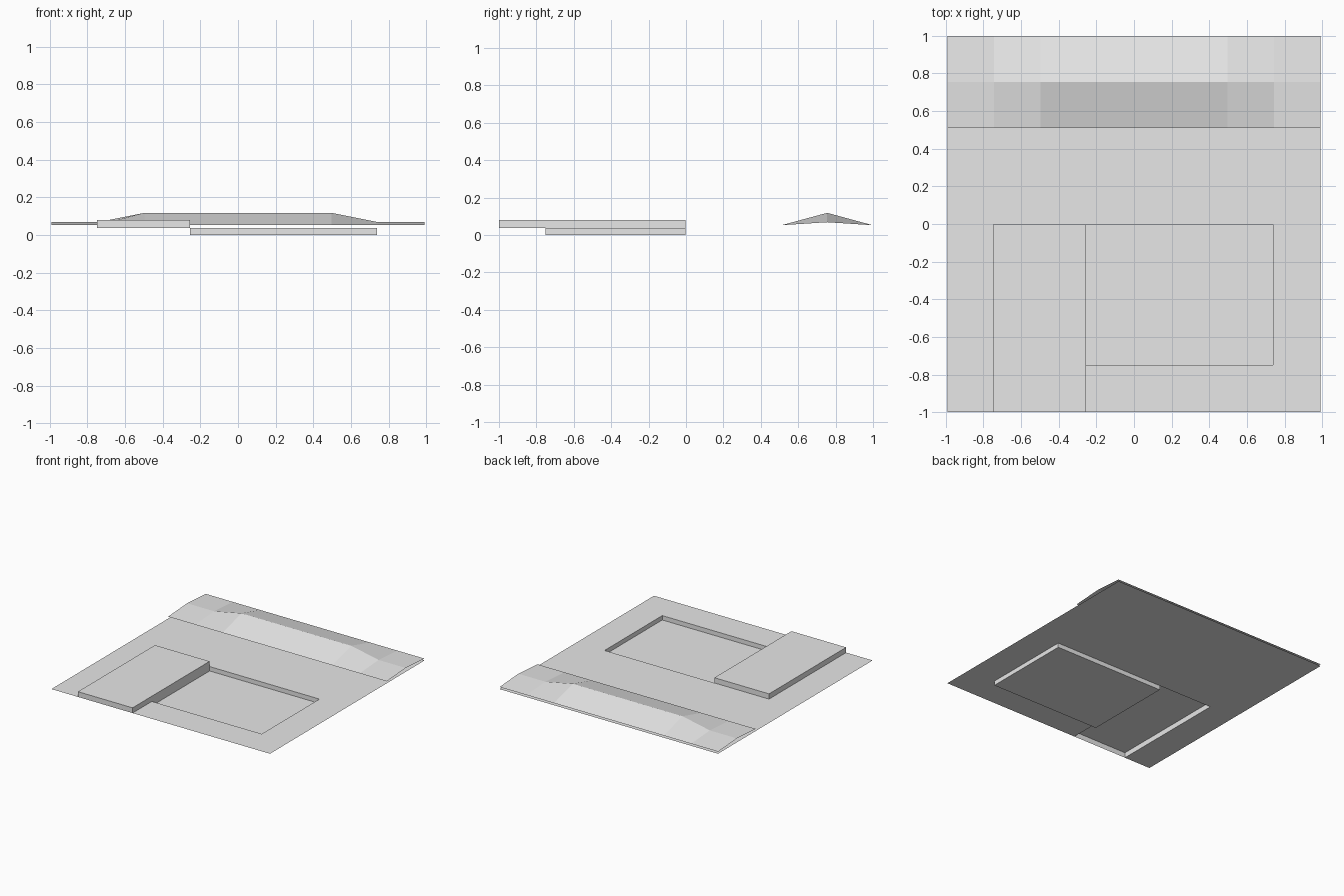
import bpy
import bmesh

if "Cube" in bpy.data.objects:
    bpy.data.objects.remove(bpy.data.objects["Cube"], do_unlink=True)

GROUND_Z, SLAB_Z, TRAY_Z = 0.036, 0.079, 0.0
SLAB = (-0.75, -0.255, -1.0, -0.003)    # x0, x1, y0, y1
TRAY = (-0.255, 0.74, -0.75, -0.003)

grey = bpy.data.materials.new("plain grey")
grey.use_nodes = True
colour = (0.8, 0.8, 0.8, 1)
grey.diffuse_color = colour
grey.node_tree.nodes["Principled BSDF"].inputs["Base Color"].default_value = colour


def finish(name, bm):
    """Weld the faces and turn them into a flat-shaded object."""
    bmesh.ops.remove_doubles(bm, verts=bm.verts, dist=0.0005)
    mesh = bpy.data.meshes.new(name)
    bm.to_mesh(mesh)
    bm.free()
    mesh.materials.append(grey)
    obj = bpy.data.objects.new(name, mesh)
    bpy.context.collection.objects.link(obj)
    return obj


def quad(bm, *points):
    return bm.faces.new([bm.verts.new(p) for p in points])


def inside(x, y, area):
    return area[0] < x < area[1] and area[2] < y < area[3]


def open_step(name, area, z):
    """Flat panel at height z joined to the ground by four thin walls."""
    x0, x1, y0, y1 = area
    corners = [(x0, y0), (x1, y0), (x1, y1), (x0, y1)]
    bm = bmesh.new()
    quad(bm, *[(x, y, z) for x, y in corners])
    for i, a in enumerate(corners):
        b = corners[(i + 1) % 4]
        quad(bm, (*a, GROUND_Z), (*b, GROUND_Z), (*b, z), (*a, z))
    return finish(name, bm)


# Ground sheet with openings for the slab and the tray
xs = [-0.99, SLAB[0], SLAB[1], TRAY[1], 0.99]
ys = [-1.0, TRAY[2], SLAB[3], 1.0]
bm = bmesh.new()
for x0, x1 in zip(xs, xs[1:]):
    for y0, y1 in zip(ys, ys[1:]):
        cx, cy = (x0 + x1) / 2, (y0 + y1) / 2
        if not (inside(cx, cy, SLAB) or inside(cx, cy, TRAY)):
            quad(bm, (x0, y0, GROUND_Z), (x1, y0, GROUND_Z),
                 (x1, y1, GROUND_Z), (x0, y1, GROUND_Z))
finish("ground_sheet", bm)

# Raised slab and sunken tray
open_step("raised_slab", SLAB, SLAB_Z)
open_step("sunken_tray", TRAY, TRAY_Z)

# Ridge: two open slopes whose crest rises towards the middle
crest = [(-0.99, 0.068), (-0.745, 0.068), (-0.497, 0.118),
         (0.497, 0.118), (0.745, 0.068), (0.99, 0.068)]
FRONT_Y, CREST_Y, BACK_Y, EAVE_Z = 0.51, 0.755, 0.998, 0.052
bm = bmesh.new()
for (xa, za), (xb, zb) in zip(crest, crest[1:]):
    quad(bm, (xa, FRONT_Y, EAVE_Z), (xb, FRONT_Y, EAVE_Z),
         (xb, CREST_Y, zb), (xa, CREST_Y, za))
    quad(bm, (xa, CREST_Y, za), (xb, CREST_Y, zb),
         (xb, BACK_Y, EAVE_Z), (xa, BACK_Y, EAVE_Z))
finish("ridge", bm)
